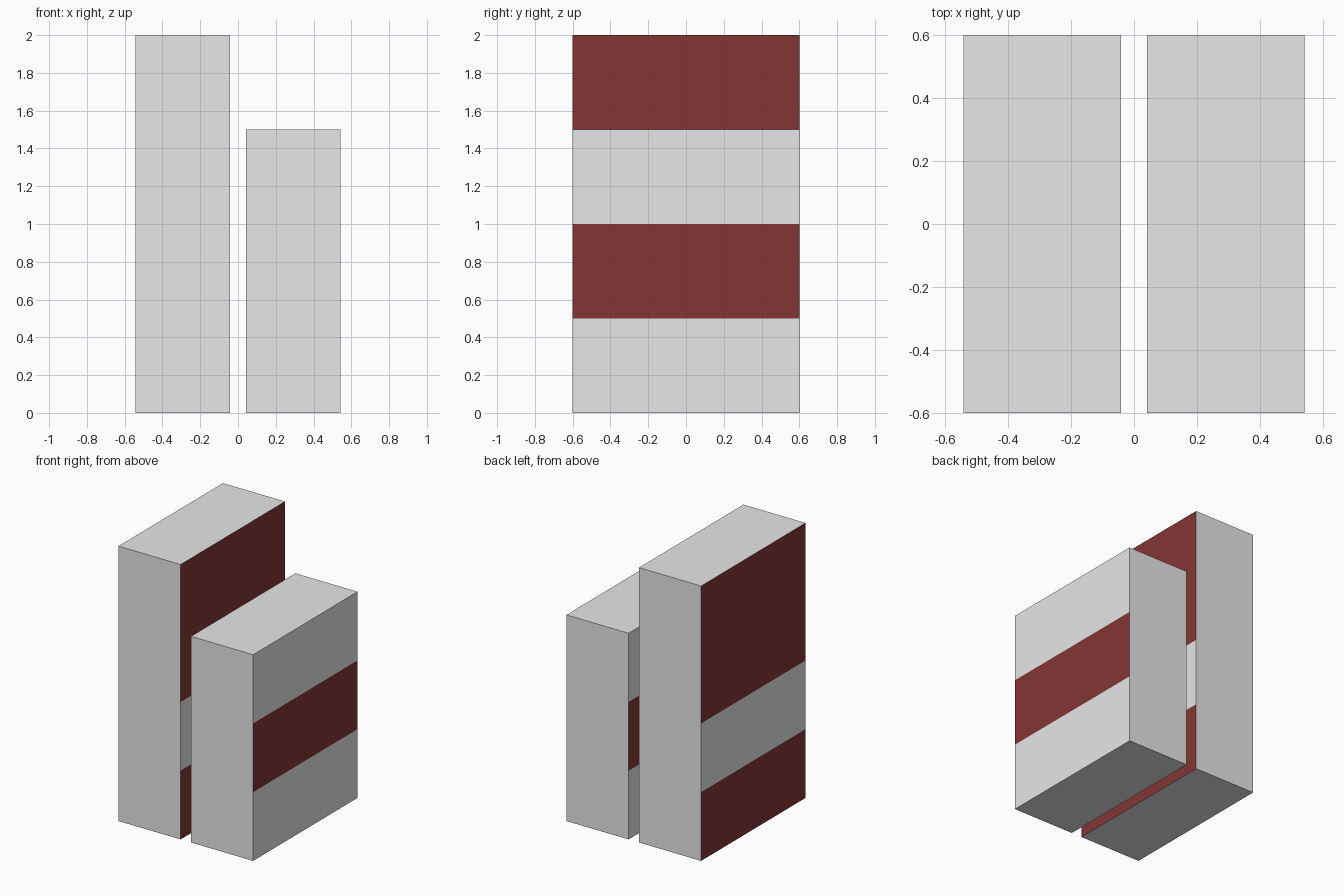
import bpy, bmesh
from mathutils import Matrix, Vector

if "Cube" in bpy.data.objects:
    bpy.data.objects.remove(bpy.data.objects["Cube"])


def make_material(name, rgb):
    mat = bpy.data.materials.new(name)
    mat.diffuse_color = (*rgb, 1.0)
    mat.use_nodes = True
    mat.node_tree.nodes["Principled BSDF"].inputs["Base Color"].default_value = mat.diffuse_color
    return mat


GREY = make_material("light_grey", (0.8, 0.8, 0.8))
RED = make_material("dark_red", (0.23, 0.036, 0.036))

WIDTH, DEPTH, BAND = 0.5, 1.2, 0.5


def striped_block(name, x, height, red_bands):
    """Grey block whose left and right faces carry red bands."""
    bm = bmesh.new()
    bmesh.ops.create_cube(bm, size=1.0)
    bm.transform(Matrix.Translation((x, 0, height / 2))
                 @ Matrix.Diagonal((WIDTH, DEPTH, height, 1.0)))
    # Cut the block at each band boundary
    for i in range(1, round(height / BAND)):
        bmesh.ops.bisect_plane(bm, geom=bm.verts[:] + bm.edges[:] + bm.faces[:],
                               plane_co=Vector((0, 0, i * BAND)),
                               plane_no=Vector((0, 0, 1)))
    bm.normal_update()
    # Red bands on the two side faces only, chosen by height
    for face in bm.faces:
        band = int(face.calc_center_median().z / BAND)
        if abs(face.normal.x) > 0.9 and band in red_bands:
            face.material_index = 1
    mesh = bpy.data.meshes.new(name)
    bm.to_mesh(mesh)
    bm.free()
    mesh.materials.append(GREY)
    mesh.materials.append(RED)
    obj = bpy.data.objects.new(name, mesh)
    bpy.context.collection.objects.link(obj)
    return obj


striped_block("tall_block", -0.292, 2.0, {0, 2, 3})
striped_block("short_block", 0.292, 1.5, {1})
